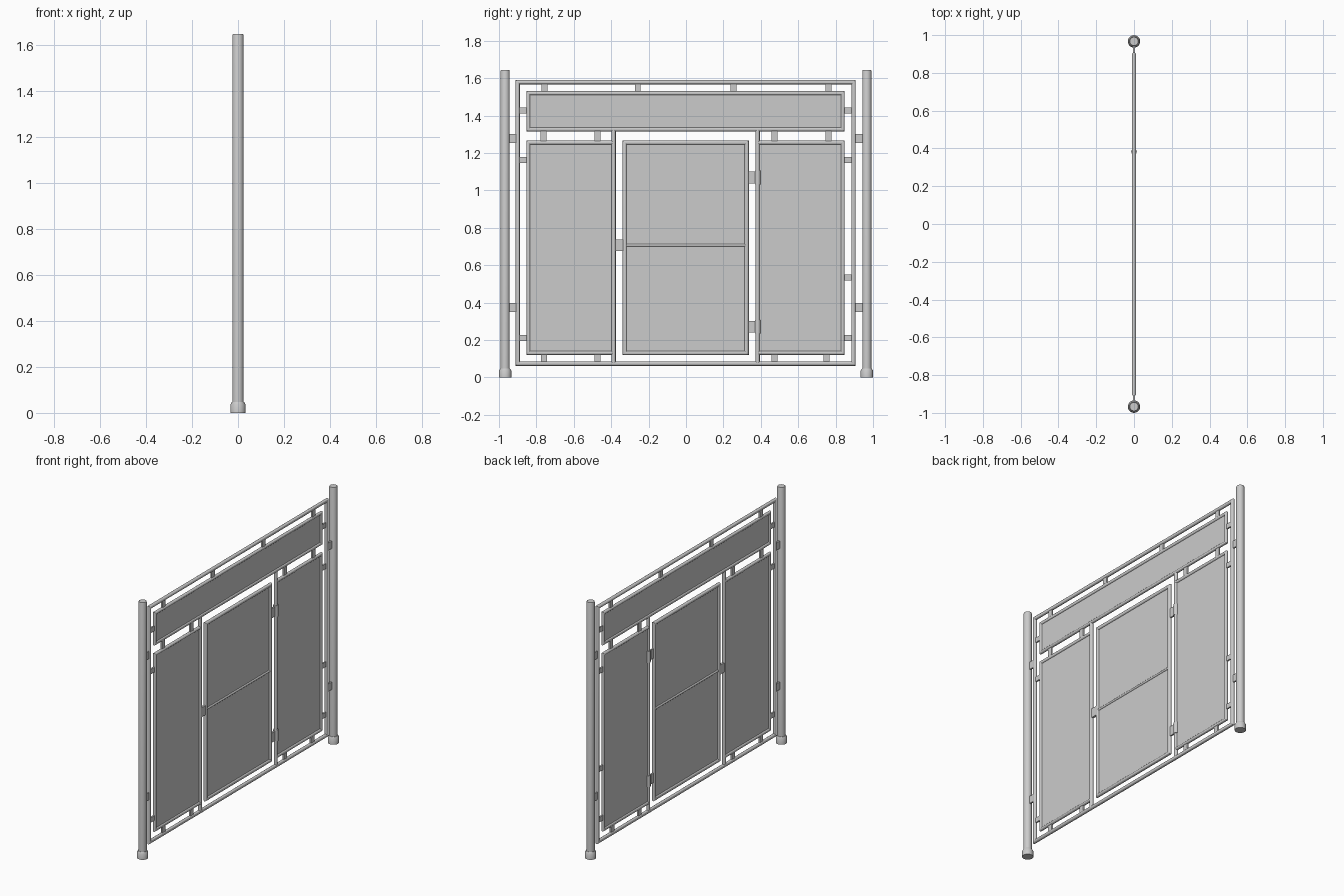
import bpy, bmesh
from math import sin, cos, tau, radians

if "Cube" in bpy.data.objects:
    bpy.data.objects.remove(bpy.data.objects["Cube"])

R = 0.0115      # frame tube radius
BAR_L, BAR_R = -0.387, 0.383


def finish(name, bm, smooth=True):
    bmesh.ops.recalc_face_normals(bm, faces=bm.faces[:])
    mesh = bpy.data.meshes.new(name)
    bm.to_mesh(mesh)
    bm.free()
    ob = bpy.data.objects.new(name, mesh)
    bpy.context.collection.objects.link(ob)
    if smooth:
        bpy.ops.object.select_all(action='DESELECT')
        ob.select_set(True)
        bpy.context.view_layer.objects.active = ob
        bpy.ops.object.shade_smooth_by_angle(angle=radians(35))
    return ob


def box(name, y0, y1, z0, z1, t):
    bm = bmesh.new()
    bmesh.ops.create_cube(bm, size=1)
    for v in bm.verts:
        v.co = (v.co.x * t, (y0 + y1) / 2 + v.co.y * (y1 - y0),
                (z0 + z1) / 2 + v.co.z * (z1 - z0))
    return finish(name, bm, False)


def lathe(name, y, profile, n=24):
    """Upright turned part from (radius, z) pairs."""
    bm = bmesh.new()
    rings = [[bm.verts.new((r * cos(tau * i / n), y + r * sin(tau * i / n), z))
              for i in range(n)] for r, z in profile]
    for a, b in zip(rings, rings[1:]):
        for i in range(n):
            j = (i + 1) % n
            bm.faces.new((a[i], a[j], b[j], b[i]))
    bm.faces.new(rings[0])
    bm.faces.new(rings[-1])
    return finish(name, bm)


def tube_frame(name, y0, y1, z0, z1, r=R, open_side=None, n=16):
    """Mitred round-tube rectangle on centrelines; open_side leaves out an edge."""
    bm = bmesh.new()
    corners = [(y0, z0, -1, -1), (y1, z0, 1, -1), (y1, z1, 1, 1), (y0, z1, -1, 1)]
    rings = [[bm.verts.new((r * sin(tau * i / n), y + sy * r * cos(tau * i / n),
                            z + sz * r * cos(tau * i / n))) for i in range(n)]
             for y, z, sy, sz in corners]
    for k in range(4):
        if k == open_side:
            continue
        a, b = rings[k], rings[(k + 1) % 4]
        for i in range(n):
            j = (i + 1) % n
            bm.faces.new((a[i], a[j], b[j], b[i]))
    return finish(name, bm)


def horizontal_tube(name, y0, y1, z, r, n=16):
    bm = bmesh.new()
    a, b = [[bm.verts.new((r * cos(tau * i / n), y, z + r * sin(tau * i / n)))
             for i in range(n)] for y in (y0, y1)]
    for i in range(n):
        j = (i + 1) % n
        bm.faces.new((a[i], a[j], b[j], b[i]))
    bm.faces.new(a)
    bm.faces.new(b)
    return finish(name, bm)


# Round posts with chamfered feet, and brackets joining them to the frame
for s, side in ((-1, "left"), (1, "right")):
    y = s * 0.967
    lathe(side + "_post", y, [(0.0245, 0.02), (0.0245, 1.638), (0.0225, 1.645)])
    lathe(side + "_post_foot", y, [(0.033, 0), (0.033, 0.036), (0.027, 0.047), (0.0245, 0.047)])
    for z in (0.373, 1.278):
        a, b = sorted((s * 0.95, s * 0.903))
        box(side + "_post_bracket", a, b, z - 0.024, z + 0.024, 0.010)

# Outer frame and the two uprights beside the door
tube_frame("outer_frame", -0.900, 0.896, 0.074, 1.579)
for y, side in ((BAR_L, "left"), (BAR_R, "right")):
    lathe(side + "_upright", y, [(R, 0.074), (R, 1.325)], 16)

# Infill panels and their tube frames
tube_frame("top_panel_frame", -0.843, 0.838, 1.326, 1.520, 0.0105)
box("top_panel", -0.843, 0.838, 1.326, 1.520, 0.004)
tube_frame("left_panel_frame", -0.843, BAR_L, 0.131, 1.256, 0.0105, open_side=1)
box("left_panel", -0.843, BAR_L, 0.131, 1.256, 0.004)
tube_frame("right_panel_frame", BAR_R, 0.838, 0.131, 1.256, 0.0105, open_side=3)
box("right_panel", BAR_R, 0.838, 0.131, 1.256, 0.004)

# Door with mid rail, latch and hinges
tube_frame("door_frame", -0.328, 0.324, 0.131, 1.256)
box("door_panel", -0.328, 0.324, 0.131, 1.256, 0.004)
horizontal_tube("door_mid_rail", -0.325, 0.321, 0.707, 0.008)
box("door_latch", -0.378, -0.33, 0.677, 0.737, 0.014)
for z in (0.271, 1.069):
    box("hinge_plate", 0.328, 0.378, z - 0.031, z + 0.031, 0.010)
    lathe("hinge_barrel", BAR_R, [(0.0150, z - 0.037), (0.0150, z + 0.037)], 16)

# Small tabs above and below the panels
rows = [("top_tab", 1.52, 1.575, (-0.757, -0.258, 0.255, 0.762)),
        ("middle_tab", 1.258, 1.324, (-0.762, -0.473, 0.473, 0.762)),
        ("bottom_tab", 0.076, 0.129, (-0.759, -0.473, 0.473, 0.75))]
for name, z0, z1, ys in rows:
    for y in ys:
        box(name, y - 0.016, y + 0.016, z0, z1, 0.010)

# Small tabs at the panel sides
for name, y0, y1, zs in [("left_tab", -0.896, -0.845, (1.427, 1.163, 0.211)),
                         ("right_tab", 0.840, 0.892, (1.427, 1.163, 0.534, 0.211))]:
    for z in zs:
        box(name, y0, y1, z - 0.016, z + 0.016, 0.010)
